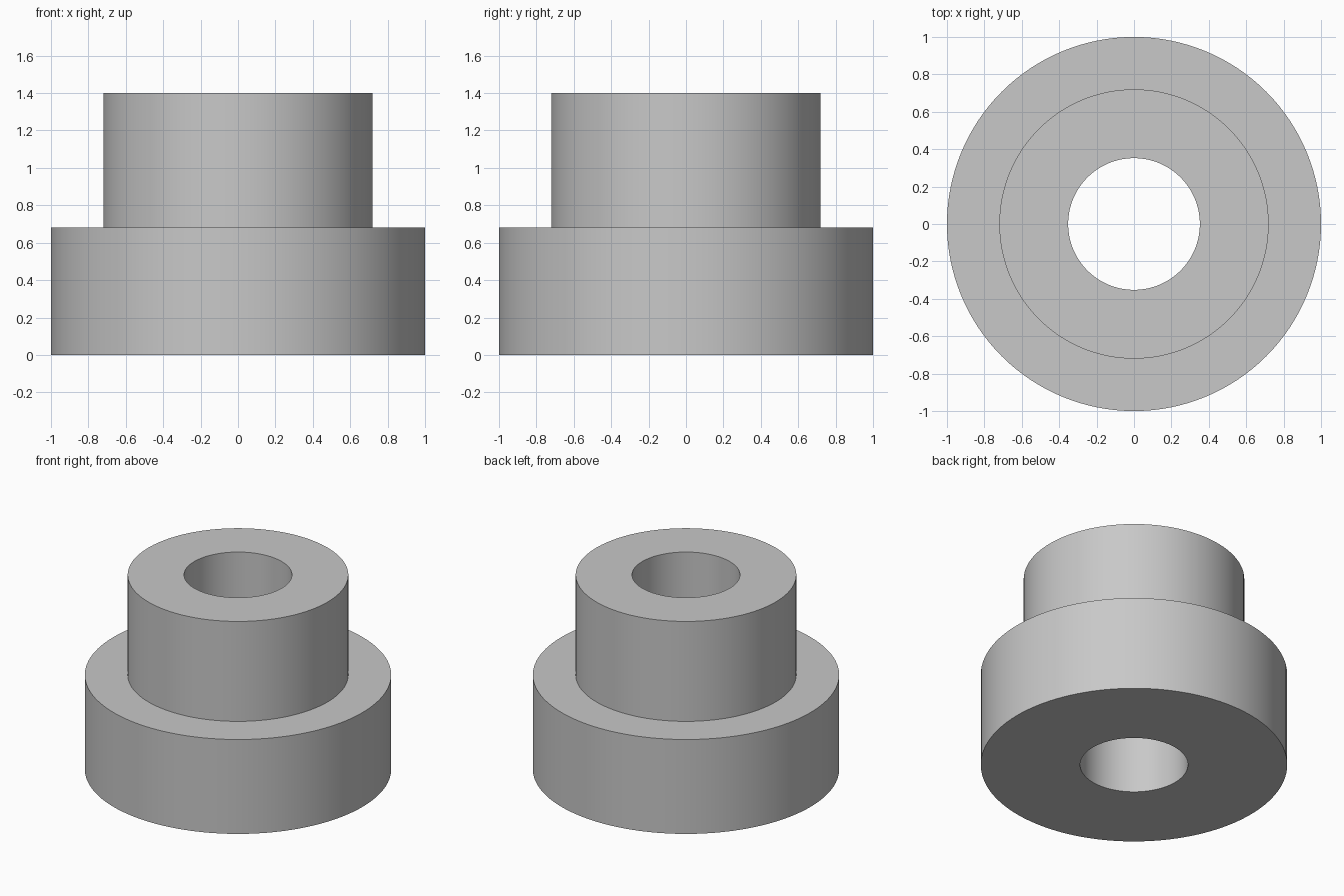
import bpy
import bmesh
import math

SEGMENTS = 128
BORE, HUB, FLANGE = 0.352, 0.72, 1.0
STEP, TOP = 0.68, 1.4

cube = bpy.data.objects.get("Cube")
if cube:
    bpy.data.objects.remove(cube, do_unlink=True)

# Plain grey material
grey = bpy.data.materials.new("plain_grey")
grey.use_nodes = True
colour = (0.58, 0.58, 0.58, 1)
grey.diffuse_color = colour
grey.node_tree.nodes["Principled BSDF"].inputs["Base Color"].default_value = colour

# Closed half section: flange, step, hub and through bore
profile = [(BORE, 0), (FLANGE, 0), (FLANGE, STEP),
           (HUB, STEP), (HUB, TOP), (BORE, TOP)]

# Revolve the section around the vertical axis
bm = bmesh.new()
verts = [bm.verts.new((r, 0, z)) for r, z in profile]
edges = [bm.edges.new((v, verts[(i + 1) % len(verts)])) for i, v in enumerate(verts)]
bmesh.ops.spin(bm, geom=verts + edges, cent=(0, 0, 0), axis=(0, 0, 1),
               angle=math.tau, steps=SEGMENTS)
bmesh.ops.remove_doubles(bm, verts=bm.verts, dist=0.0001)
bmesh.ops.recalc_face_normals(bm, faces=bm.faces)

mesh = bpy.data.meshes.new("stepped_bushing")
bm.to_mesh(mesh)
bm.free()
mesh.materials.append(grey)
bushing = bpy.data.objects.new("stepped_bushing", mesh)
bpy.context.collection.objects.link(bushing)

# Smooth walls with crisp rims
bpy.ops.object.select_all(action="DESELECT")
bushing.select_set(True)
bpy.context.view_layer.objects.active = bushing
bpy.ops.object.shade_smooth_by_angle(angle=math.radians(30))
